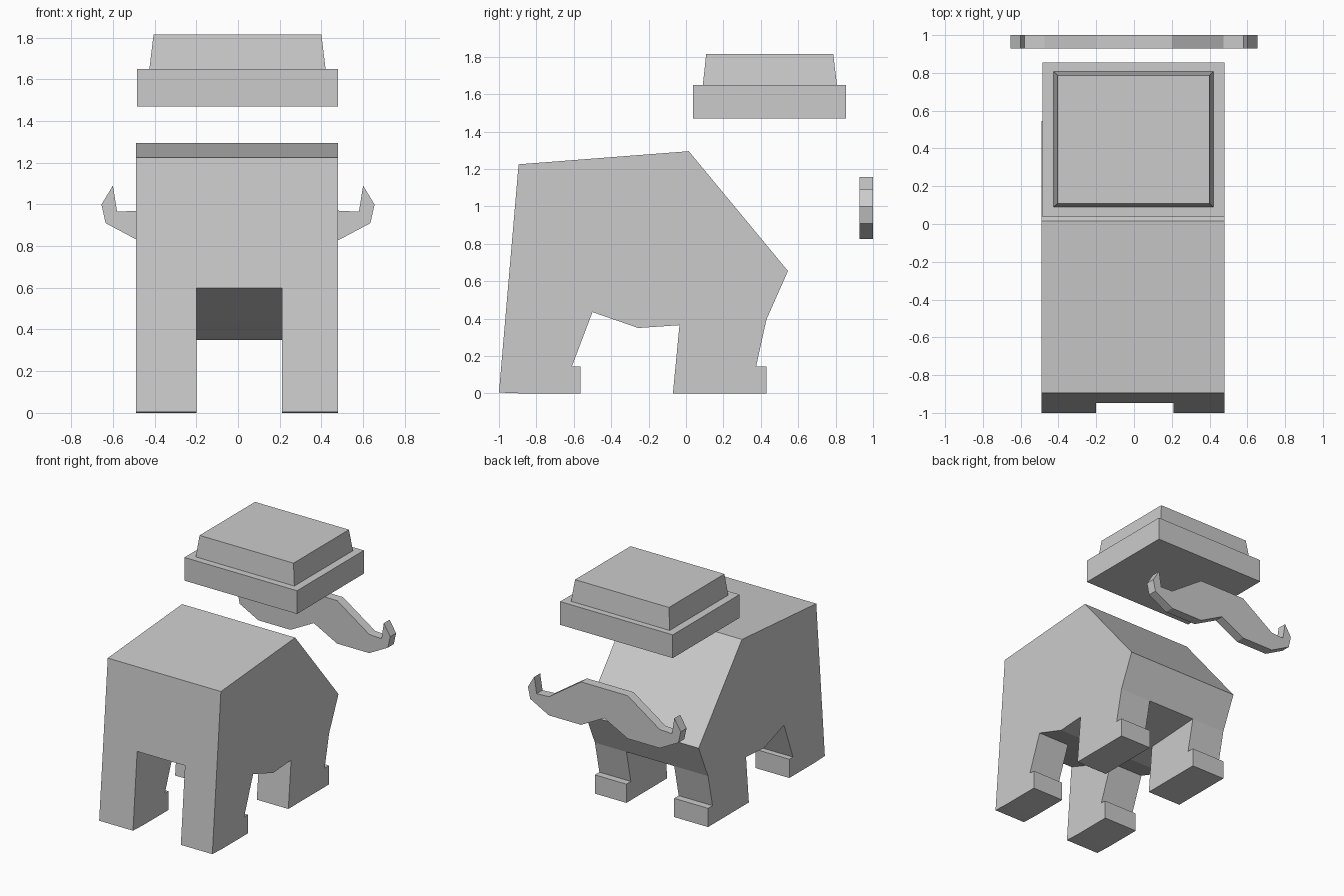
import bpy, bmesh

if "Cube" in bpy.data.objects:
    bpy.data.objects.remove(bpy.data.objects["Cube"])


def new_object(name, bm):
    bmesh.ops.recalc_face_normals(bm, faces=bm.faces)
    mesh = bpy.data.meshes.new(name)
    bm.to_mesh(mesh)
    bm.free()
    ob = bpy.data.objects.new(name, mesh)
    bpy.context.collection.objects.link(ob)
    return ob


def prism(name, outline, to_3d, shift):
    """Extrude a closed 2D outline along the vector shift."""
    bm = bmesh.new()
    face = bm.faces.new([bm.verts.new(to_3d(a, b)) for a, b in outline])
    ext = bmesh.ops.extrude_face_region(bm, geom=[face], use_keep_orig=True)
    moved = [g for g in ext["geom"] if isinstance(g, bmesh.types.BMVert)]
    bmesh.ops.translate(bm, verts=moved, vec=shift)
    return new_object(name, bm)


def block(name, base, top, z0, z1):
    """Box whose top rectangle may differ from its base (x0, x1, y0, y1)."""
    bm = bmesh.new()
    bmesh.ops.create_cube(bm, size=2)
    for v in bm.verts:
        x0, x1, y0, y1 = top if v.co.z > 0 else base
        v.co = (x1 if v.co.x > 0 else x0,
                y1 if v.co.y > 0 else y0,
                z1 if v.co.z > 0 else z0)
    return new_object(name, bm)


# Body and legs: side profile (y, z) extruded across x
side = [(-1, 0.005), (-0.895, 1.225), (0.015, 1.295), (0.545, 0.655),
        (0.43, 0.395), (0.375, 0.145), (0.43, 0.145), (0.43, 0),
        (-0.07, 0), (-0.035, 0.365), (-0.255, 0.35), (-0.50, 0.435),
        (-0.61, 0.145), (-0.565, 0.145), (-0.565, 0), (-0.87, 0)]
body = prism("body", side, lambda y, z: (-0.49, y, z), (0.97, 0, 0))

# Gap between left and right legs, following the belly
gap = [(-1.1, 0.655), (-0.50, 0.435), (-0.255, 0.35), (-0.035, 0.365),
       (0.43, 0.395), (0.7, 0.395), (0.7, -0.1), (-1.1, -0.1)]
cutter = prism("leg_gap_cutter", gap, lambda y, z: (-0.20, y, z), (0.41, 0, 0))
cutter.hide_render = True
cutter.hide_set(True)
mod = body.modifiers.new("leg_gap", "BOOLEAN")
mod.operation = "DIFFERENCE"
mod.solver = "EXACT"
mod.object = cutter

# Hat: flat brim and tapered crown
brim = (-0.485, 0.48, 0.037, 0.855)
block("hat_brim", brim, brim, 1.47, 1.65)
block("hat_crown", (-0.425, 0.42, 0.09, 0.807),
      (-0.405, 0.40, 0.108, 0.787), 1.65, 1.815)

# Curled moustache: half outline (x, z) mirrored
half = [(0.20, 1.158), (0.475, 0.97), (0.58, 0.965), (0.60, 1.09),
        (0.655, 1.0), (0.635, 0.91), (0.475, 0.825), (0.20, 0.825)]
outline = half + [(0, 0.93)] + [(-x, z) for x, z in reversed(half)]
prism("moustache", outline, lambda x, z: (x, 0.928, z), (0, 0.072, 0))
